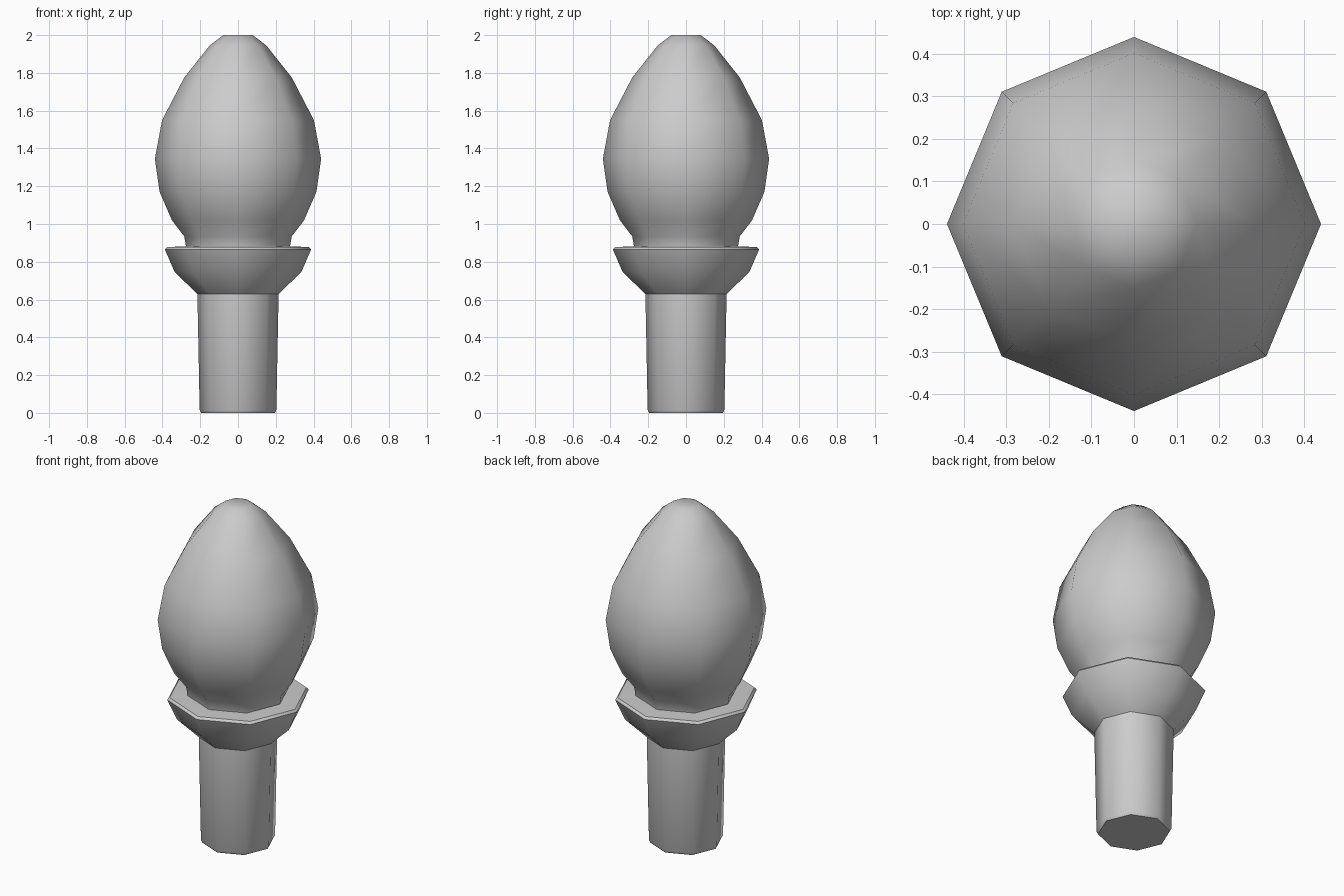
import bpy, bmesh, math

if "Cube" in bpy.data.objects:
    bpy.data.objects.remove(bpy.data.objects["Cube"])

SIDES = 8

def lathe(name, profile, smooth_angle):
    """Spin an (r, z) profile into a capped eight-sided solid."""
    bm = bmesh.new()
    rings = []
    for r, z in profile:
        rings.append([bm.verts.new((r * math.cos(math.tau * i / SIDES),
                                    r * math.sin(math.tau * i / SIDES), z))
                      for i in range(SIDES)])
    for a, b in zip(rings, rings[1:]):
        for i in range(SIDES):
            j = (i + 1) % SIDES
            bm.faces.new((a[i], a[j], b[j], b[i]))
    bm.faces.new(rings[0][::-1])
    bm.faces.new(rings[-1])
    bmesh.ops.recalc_face_normals(bm, faces=bm.faces)
    mesh = bpy.data.meshes.new(name)
    bm.to_mesh(mesh)
    bm.free()
    obj = bpy.data.objects.new(name, mesh)
    bpy.context.collection.objects.link(obj)
    bpy.ops.object.select_all(action='DESELECT')
    obj.select_set(True)
    bpy.context.view_layer.objects.active = obj
    bpy.ops.object.shade_smooth_by_angle(angle=math.radians(smooth_angle))
    return obj

# Tapered stem with a small bottom chamfer
lathe("stem", [(0.195, 0), (0.203, 0.015), (0.215, 0.63)], 46)

# Flared cup with a chamfered rim
lathe("collar", [(0.215, 0.63), (0.335, 0.745), (0.387, 0.865),
                 (0.375, 0.878), (0.27, 0.882)], 46)

# Egg-shaped bulb on a short neck
lathe("bulb", [(0.275, 0.88), (0.285, 0.935), (0.35, 1.02), (0.415, 1.17),
               (0.44, 1.345), (0.402, 1.55), (0.285, 1.775),
               (0.15, 1.945), (0.078, 2.0)], 60)
